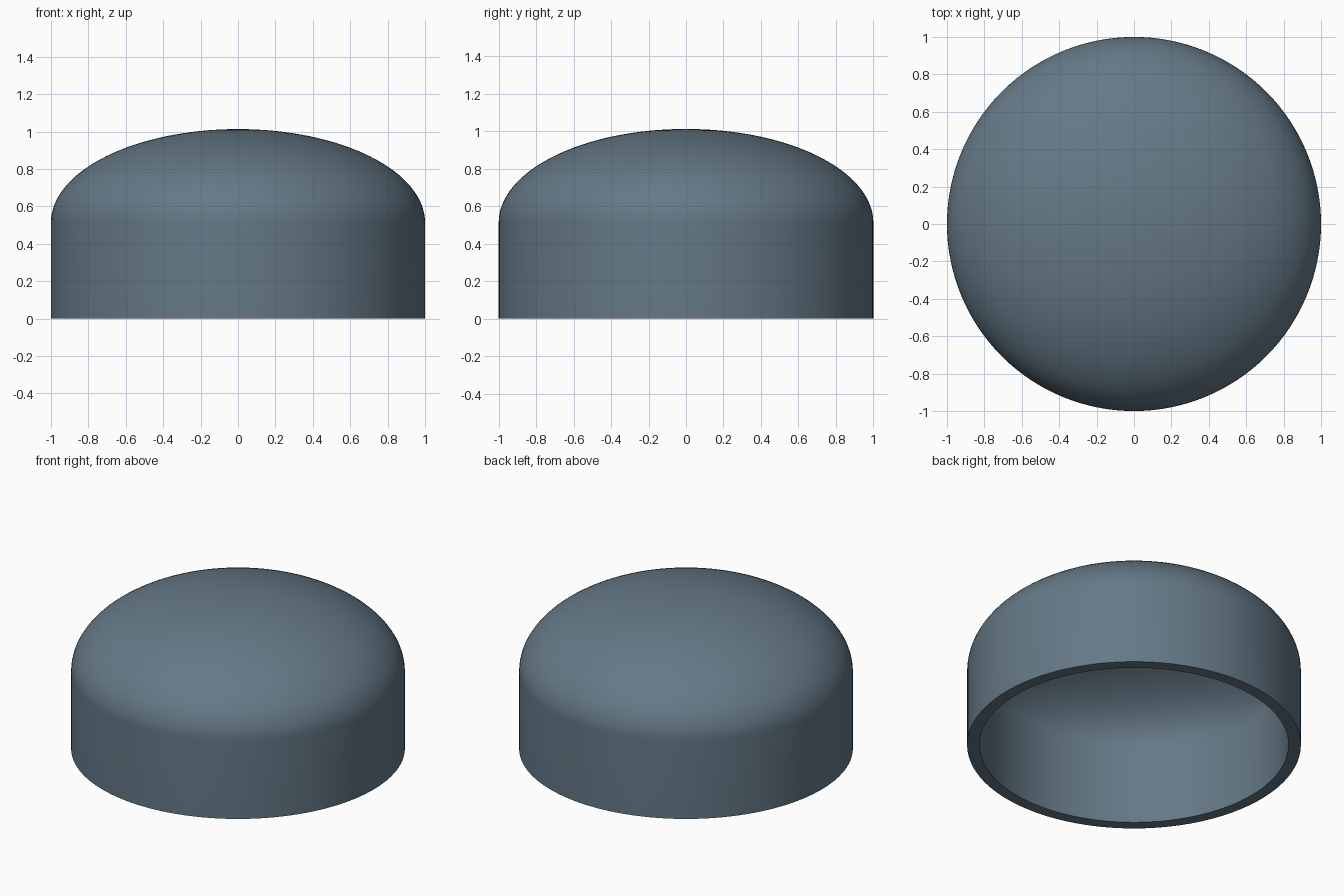
import bpy, bmesh
from math import sin, cos, pi

if "Cube" in bpy.data.objects:
    bpy.data.objects.remove(bpy.data.objects["Cube"])

R, WALL = 1.0, 0.074        # outer radius, shell thickness
SKIRT, RISE = 0.513, 0.50   # straight wall height, dome rise
SEG, RINGS = 128, 32


def dome_profile(r, rise):
    # straight skirt followed by a quarter ellipse to the crown
    pts = [(r, 0.0)]
    for i in range(RINGS + 1):
        t = pi / 2 * i / RINGS
        pts.append((0.0 if i == RINGS else r * cos(t), SKIRT + rise * sin(t)))
    return pts


# Closed section: outer skin up to the crown, inner skin back down to the rim
profile = dome_profile(R, RISE) + dome_profile(R - WALL, RISE - WALL)[::-1]

bm = bmesh.new()
rings = []
for r, z in profile:
    n = 1 if r == 0 else SEG
    rings.append([bm.verts.new((r * cos(2 * pi * k / SEG), r * sin(2 * pi * k / SEG), z))
                  for k in range(n)])

for i, a in enumerate(rings):
    b = rings[(i + 1) % len(rings)]
    if len(a) == 1 and len(b) == 1:
        continue
    for k in range(SEG):
        j = (k + 1) % SEG
        if len(b) == 1:
            bm.faces.new((a[k], a[j], b[0]))
        elif len(a) == 1:
            bm.faces.new((a[0], b[j], b[k]))
        else:
            bm.faces.new((a[k], a[j], b[j], b[k]))
bmesh.ops.recalc_face_normals(bm, faces=bm.faces)

mesh = bpy.data.meshes.new("domed_cap")
bm.to_mesh(mesh)
bm.free()
cap = bpy.data.objects.new("domed_cap", mesh)
bpy.context.collection.objects.link(cap)

# Smooth skin with crisp rim edges
bpy.context.view_layer.objects.active = cap
cap.select_set(True)
bpy.ops.object.shade_smooth_by_angle(angle=pi / 6)

# Slate blue finish
mat = bpy.data.materials.new("slate_blue")
mat.diffuse_color = (0.13, 0.19, 0.24, 1)
mat.use_nodes = True
mat.node_tree.nodes["Principled BSDF"].inputs["Base Color"].default_value = mat.diffuse_color
mesh.materials.append(mat)
